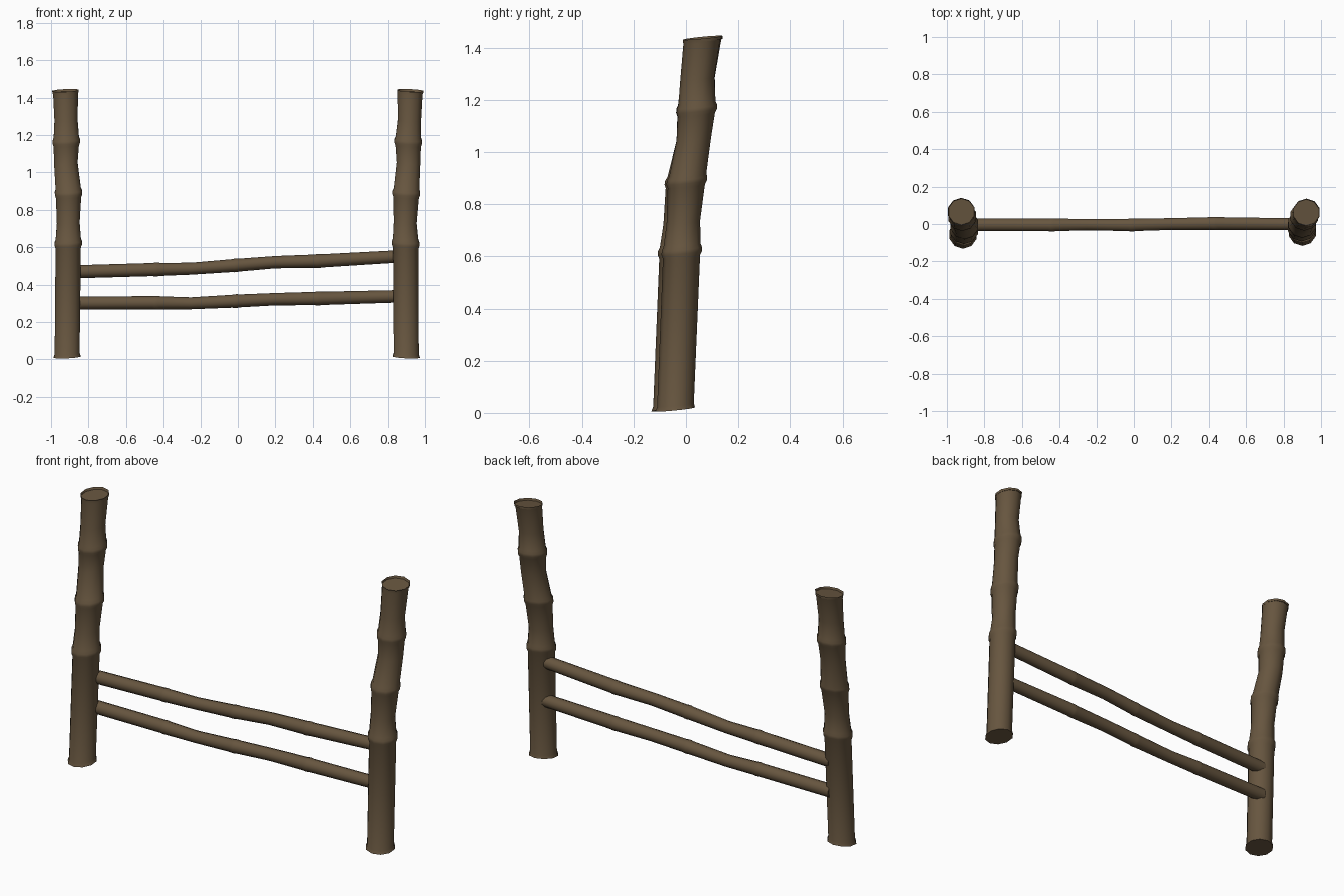
import bpy, bmesh, math
from mathutils import Vector

if "Cube" in bpy.data.objects:
    bpy.data.objects.remove(bpy.data.objects["Cube"])

bark = bpy.data.materials.new("brown bark")
bark.diffuse_color = (0.135, 0.092, 0.05, 1)
bark.use_nodes = True
bark.node_tree.nodes["Principled BSDF"].inputs["Base Color"].default_value = bark.diffuse_color


def finish(bm, name):
    bmesh.ops.recalc_face_normals(bm, faces=bm.faces[:])
    me = bpy.data.meshes.new(name)
    bm.to_mesh(me)
    bm.free()
    me.materials.append(bark)
    ob = bpy.data.objects.new(name, me)
    bpy.context.collection.objects.link(ob)
    bpy.ops.object.select_all(action='DESELECT')
    ob.select_set(True)
    bpy.context.view_layer.objects.active = ob
    bpy.ops.object.shade_smooth_by_angle(angle=math.radians(46))
    return ob


def tube(name, rings, place, sides, dent=False):
    """Skin a list of (centre, radius) rings; place() puts a point on a ring."""
    bm = bmesh.new()
    loops = []
    for c, r in rings:
        loops.append([bm.verts.new(Vector(c) + place(r, 2 * math.pi * (i + .5) / sides))
                      for i in range(sides)])
    for a, b in zip(loops, loops[1:]):
        for i in range(sides):
            j = (i + 1) % sides
            bm.faces.new((a[i], a[j], b[j], b[i]))
    bm.faces.new(loops[0][::-1])
    top = bm.faces.new(loops[-1])
    if dent:
        # small pith hole in the cut top
        bmesh.ops.inset_region(bm, faces=[top], thickness=0.053)
        bmesh.ops.inset_region(bm, faces=[top], thickness=0.002, depth=-0.012)
    return finish(bm, name)


def with_nodes(path, nodes, half, swell):
    """Turn path points (t, a, b, r) into rings, adding a swollen ridge at nodes."""
    out = []
    for k, (t, a, b, r) in enumerate(path):
        if k not in nodes:
            out.append((t, a, b, r))
            continue
        for s, extra in ((-1, 0), (-.35, swell), (.35, swell), (1, 0)):
            q = path[k + 1] if s > 0 else path[k - 1]
            f = abs(s) * half / abs(q[0] - t)
            out.append((t + s * half, a + (q[1] - a) * f, b + (q[2] - b) * f, r + extra))
    return out


# posts: slightly crooked upright stems with sheared rings
def post_place(slope):
    return lambda r, a: Vector((r * math.cos(a), r * math.sin(a),
                                r * (0.1 * math.sin(a) + slope * math.cos(a))))


heights = (0.013, 0.03, 0.62, 0.73, 0.89, 1.05, 1.165, 1.28, 1.42, 1.438)
radii = (0.076, 0.070, 0.071, 0.064, 0.071, 0.066, 0.071, 0.065, 0.070, 0.074)
left_x = (-0.914, -0.914, -0.908, -0.908, -0.906, -0.921, -0.918, -0.92, -0.922, -0.923)
left_y = (-0.056, -0.055, -0.03, -0.022, -0.004, 0.03, 0.04, 0.045, 0.064, 0.066)
right_x = (0.90, 0.90, 0.897, 0.894, 0.90, 0.912, 0.91, 0.917, 0.92, 0.922)
right_y = (-0.041, -0.04, -0.016, -0.01, 0.003, 0.03, 0.042, 0.043, 0.06, 0.062)

for name, xs, ys, slope in (("left_post", left_x, left_y, 0.05),
                            ("right_post", right_x, right_y, -0.05)):
    path = with_nodes(list(zip(heights, xs, ys, radii)), (2, 4, 6), 0.022, 0.006)
    tube(name, [((x, y, z), r) for z, x, y, r in path], post_place(slope), 10, True)

# rails: thin crooked stems between the posts
rail_x = (-0.89, -0.44, -0.25, -0.01, 0.2, 0.43, 0.88)
rail_y = (-0.004, -0.005, -0.003, -0.005, 0.0, 0.003, -0.001)
rail_r = (0.035, 0.035, 0.032, 0.0345, 0.033, 0.0355, 0.033)
rails = (("lower_rail", (0.302, 0.303, 0.300, 0.312, 0.322, 0.326, 0.338)),
         ("upper_rail", (0.468, 0.481, 0.485, 0.503, 0.520, 0.526, 0.552)))
for name, zs in rails:
    path = with_nodes(list(zip(rail_x, rail_y, zs, rail_r)), (1, 3, 5), 0.02, 0.002)
    tube(name, [((x, y, z), r) for x, y, z, r in path],
         lambda r, a: Vector((0, r * math.cos(a), r * math.sin(a))), 10)
